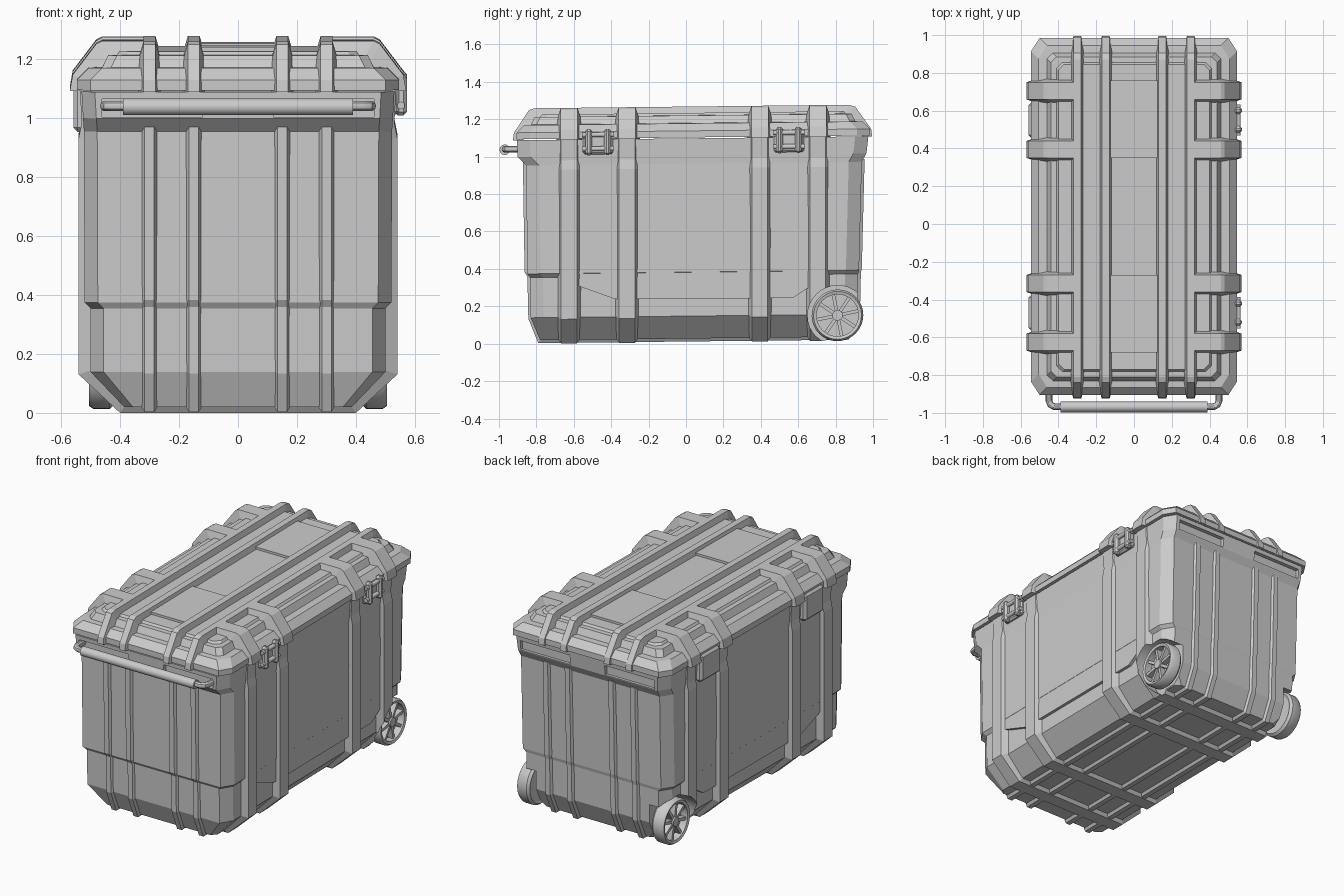
import bpy, bmesh, math
from mathutils import Vector, Matrix

if "Cube" in bpy.data.objects:
    bpy.data.objects.remove(bpy.data.objects["Cube"])

grey = bpy.data.materials.new("plain_grey")
grey.use_nodes = True
grey.diffuse_color = (0.6, 0.6, 0.6, 1)
grey.node_tree.nodes["Principled BSDF"].inputs["Base Color"].default_value = (0.6, 0.6, 0.6, 1)

CENTRE = 0.04                      # middle of the case along y
PAIRS = (CENTRE - 0.51, CENTRE + 0.51)
STRAPS = [p + s for p in PAIRS for s in (-0.155, 0.155)]
RIBS = (-0.3, -0.15, 0.15, 0.3)
WHEEL_Y, WHEEL_Z = 0.81, 0.135


def finish(name, bm, smooth=False):
    """Turn a bmesh into an object; the case leans up slightly to the back."""
    bmesh.ops.recalc_face_normals(bm, faces=bm.faces)
    for v in bm.verts:
        v.co.z += 0.011 * (v.co.y + 0.7)
    mesh = bpy.data.meshes.new(name)
    bm.to_mesh(mesh)
    bm.free()
    mesh.materials.append(grey)
    ob = bpy.data.objects.new(name, mesh)
    bpy.context.collection.objects.link(ob)
    if smooth:
        select(ob)
        bpy.ops.object.shade_smooth_by_angle(angle=math.radians(35))
    return ob


def select(ob):
    bpy.ops.object.select_all(action="DESELECT")
    ob.select_set(True)
    bpy.context.view_layer.objects.active = ob


def loft(name, rings, closed=False, smooth=False):
    """Bridge equal rings of points, capped at the ends unless closed."""
    bm = bmesh.new()
    loops = [[bm.verts.new(p) for p in ring] for ring in rings]
    n = len(loops[0])
    pairs = list(zip(loops, loops[1:])) + ([(loops[-1], loops[0])] if closed else [])
    for a, b in pairs:
        for i in range(n):
            j = (i + 1) % n
            bm.faces.new((a[i], a[j], b[j], b[i]))
    if not closed:
        bm.faces.new(loops[0])
        bm.faces.new(loops[-1])
    return finish(name, bm, smooth)


def section(z, hx, y0, y1, cx=0.045, cy=0.07):
    """Rectangle with cut corners at height z."""
    return [(-hx + cx, y0, z), (hx - cx, y0, z), (hx, y0 + cy, z), (hx, y1 - cy, z),
            (hx - cx, y1, z), (-hx + cx, y1, z), (-hx, y1 - cy, z), (-hx, y0 + cy, z)]


def band(name, outer, inner, w_out, w_in, at, along_x):
    """Strip with sloping flanks following a path in the xz or yz plane."""
    def point(p, offset):
        return (p[0], at + offset, p[1]) if along_x else (at + offset, p[0], p[1])
    rings = [[point(o, -w_out), point(o, w_out), point(i, w_in), point(i, -w_in)]
             for o, i in zip(outer, inner)]
    return loft(name, rings)


def box(name, x0, x1, y0, y1, z0, z1, bevel=0.0):
    bm = bmesh.new()
    bmesh.ops.create_cube(bm, size=1)
    for v in bm.verts:
        v.co = Vector(((x0 + x1) / 2 + v.co.x * (x1 - x0), (y0 + y1) / 2 + v.co.y * (y1 - y0),
                       (z0 + z1) / 2 + v.co.z * (z1 - z0)))
    if bevel:
        bmesh.ops.bevel(bm, geom=bm.edges[:], offset=bevel, segments=1, affect="EDGES")
    return finish(name, bm)


def cylinder(name, centre, radius, length, axis="X", sides=32):
    bm = bmesh.new()
    bmesh.ops.create_cone(bm, cap_ends=True, segments=sides, radius1=radius, radius2=radius, depth=length)
    turn = Matrix.Rotation(math.pi / 2, 4, "Y" if axis == "X" else "X")
    bm.transform(Matrix.Translation(centre) @ turn)
    return finish(name, bm, True)


def cut(ob, cutters):
    for c in cutters:
        c.hide_render = True
        mod = ob.modifiers.new("cut", "BOOLEAN")
        mod.operation, mod.solver, mod.object = "DIFFERENCE", "EXACT", c
        select(ob)
        bpy.ops.object.modifier_apply(modifier=mod.name)


def mirror_path(half):
    return [(-x, z) for x, z in half] + [(x, z) for x, z in reversed(half)]


# Tub and its collar
tub = loft("tub", [
    section(0.02, 0.385, -0.78, 0.86, 0.03, 0.03),
    section(0.14, 0.5, -0.83, 0.915),
    section(0.355, 0.5, -0.835, 0.92),
    section(0.375, 0.52, -0.848, 0.925),
    section(0.955, 0.522, -0.855, 0.94),
    section(1.0, 0.525, -0.9, 0.965),
    section(1.09, 0.53, -0.905, 0.975)])

# Side panels reaching lower between the straps
panels = []
outline = [(-0.62, 0.4), (-0.57, 0.305), (-0.38, 0.235), (0.57, 0.23), (0.68, 0.3), (0.75, 0.355), (0.75, 0.4)]
for s, side in ((1, "right"), (-1, "left")):
    panels.append(loft(side + "_side_panel", [[(s * x, y, z) for y, z in outline] for x in (0.48, 0.519)]))

# Straps around the tub
half_out = [(0.535, 1.09), (0.53, 0.98), (0.54, 0.93), (0.54, 0.13), (0.4, 0.0)]
half_in = [(0.5, 1.09), (0.5, 0.98), (0.5, 0.93), (0.48, 0.15), (0.37, 0.04)]
tub_straps = [band("tub_strap", mirror_path(half_out), mirror_path(half_in), 0.042, 0.07, y, True)
              for y in STRAPS]

# Lengthwise ribs around the tub
rib_out = [(-0.872, 0.97), (-0.863, 0.385), (-0.848, 0.36), (-0.843, 0.135), (-0.79, 0.004),
           (0.87, 0.004), (0.93, 0.135), (0.935, 0.36), (0.94, 0.385), (0.955, 0.97)]
rib_in = [(-0.83, 0.97), (-0.82, 0.385), (-0.81, 0.36), (-0.8, 0.15), (-0.76, 0.04),
          (0.84, 0.04), (0.89, 0.15), (0.89, 0.36), (0.9, 0.385), (0.91, 0.97)]
for x in RIBS:
    band("tub_rib", rib_out, rib_in, 0.016, 0.04, x, False)

# Wheel wells and collar pockets
wells = [cylinder("well_cutter", (s * 0.55, WHEEL_Y, WHEEL_Z), 0.16, 0.32) for s in (-1, 1)]
pockets = []
for s in (-1, 1):
    lo, hi = sorted((s * 0.12, s * 0.46))
    for y in (-0.9, 0.97):
        pockets.append(box("pocket_cutter", lo, hi, y - 0.022, y + 0.022, 1.005, 1.065))
cut(tub, wells + pockets)
for part in panels + tub_straps[-1:]:
    cut(part, wells)
for c in wells + pockets:
    bpy.data.objects.remove(c)

# Lid shell with raised middle
loft("lid", [
    section(1.095, 0.545, -0.905, 0.985),
    section(1.13, 0.545, -0.905, 0.985),
    section(1.17, 0.505, -0.865, 0.945),
    section(1.172, 0.46, -0.83, 0.905, 0.03, 0.03),
    section(1.212, 0.44, -0.81, 0.885, 0.03, 0.03),
    section(1.213, 0.41, -0.78, 0.855, 0.03, 0.03),
    section(1.226, 0.4, -0.77, 0.845, 0.03, 0.03)])
for y0, y1 in ((-0.68, -0.27), (0.35, 0.76)):
    box("lid_centre_plate", -0.13, 0.13, y0, y1, 1.2, 1.24)

# Lid ribs
lid_out = [(-0.925, 1.09), (-0.92, 1.13), (-0.84, 1.25), (-0.81, 1.26),
           (0.87, 1.26), (0.905, 1.25), (0.99, 1.13), (0.995, 1.09)]
lid_in = [(-0.87, 1.09), (-0.87, 1.12), (-0.8, 1.19), (-0.78, 1.2),
          (0.84, 1.2), (0.86, 1.19), (0.94, 1.12), (0.94, 1.09)]
for x in RIBS:
    band("lid_rib", lid_out, lid_in, 0.02, 0.038, x, False)

# Lid straps on both sides
strap_out = [(0.57, 1.09), (0.56, 1.145), (0.48, 1.25), (0.46, 1.26), (0.3, 1.26)]
strap_in = [(0.5, 1.09), (0.5, 1.12), (0.44, 1.17), (0.42, 1.19), (0.3, 1.19)]
for s in (-1, 1):
    for y in STRAPS:
        band("lid_strap", [(s * x, z) for x, z in strap_out], [(s * x, z) for x, z in strap_in],
             0.045, 0.068, y, True)

# Latches on one side, hinge plates on the other
for y in PAIRS:
    box("latch_plate", 0.5, 0.545, y - 0.08, y + 0.08, 1.01, 1.13, 0.01)
    for dy in (-0.05, 0.05):
        box("latch_clip", 0.53, 0.572, y + dy - 0.018, y + dy + 0.018, 1.005, 1.145, 0.012)
    for z in (1.04, 1.115):
        cylinder("latch_pin", (0.552, y, z), 0.013, 0.165, "Y", 12)
    box("hinge_plate", -0.558, -0.5, y - 0.095, y + 0.095, 0.95, 1.12, 0.015)

# Carry handle: bent rod and thick grip
curve = bpy.data.curves.new("handle_rod", "CURVE")
curve.dimensions, curve.bevel_depth, curve.bevel_resolution = "3D", 0.018, 3
spline = curve.splines.new("POLY")
bend = [(0.45, -0.86), (0.45, -0.935), (0.442, -0.957), (0.42, -0.968)]
path = [(-x, y) for x, y in bend] + bend[::-1]
spline.points.add(len(path) - 1)
for p, (x, y) in zip(spline.points, path):
    p.co = (x, y, 1.04, 1)
curve.materials.append(grey)
rod = bpy.data.objects.new("handle_rod", curve)
bpy.context.collection.objects.link(rod)
select(rod)
bpy.ops.object.convert(target="MESH")
bpy.ops.object.shade_smooth_by_angle(angle=math.radians(35))
cylinder("handle_grip", (0, -0.969, 1.04), 0.028, 0.78)

# Wheels: tyre ring, hub and spokes
tyre = [(0.112, 0.425), (0.125, 0.42), (0.138, 0.435), (0.138, 0.49), (0.128, 0.505), (0.112, 0.5)]
for s, side in ((1, "right"), (-1, "left")):
    rings = []
    for i in range(40):
        a = math.tau * i / 40
        rings.append([(s * x, WHEEL_Y + r * math.cos(a), WHEEL_Z + r * math.sin(a)) for r, x in tyre])
    loft(side + "_tyre", rings, closed=True, smooth=True)
    cylinder(side + "_hub", (s * 0.45, WHEEL_Y, WHEEL_Z), 0.028, 0.1, sides=20)
    cylinder(side + "_wheel_disc", (s * 0.44, WHEEL_Y, WHEEL_Z), 0.114, 0.03)
    for k in range(8):
        a = math.tau * k / 8 + 0.2
        u, v = Vector((0, math.cos(a), math.sin(a))), Vector((0, -math.sin(a), math.cos(a)))
        hub = Vector((0, WHEEL_Y, WHEEL_Z))
        loft(side + "_spoke", [[hub + u * r + v * w + Vector((s * x, 0, 0))
                                for w, x in ((-0.009, 0.44), (0.009, 0.44), (0.009, 0.49), (-0.009, 0.49))]
                               for r in (0.02, 0.117)])
